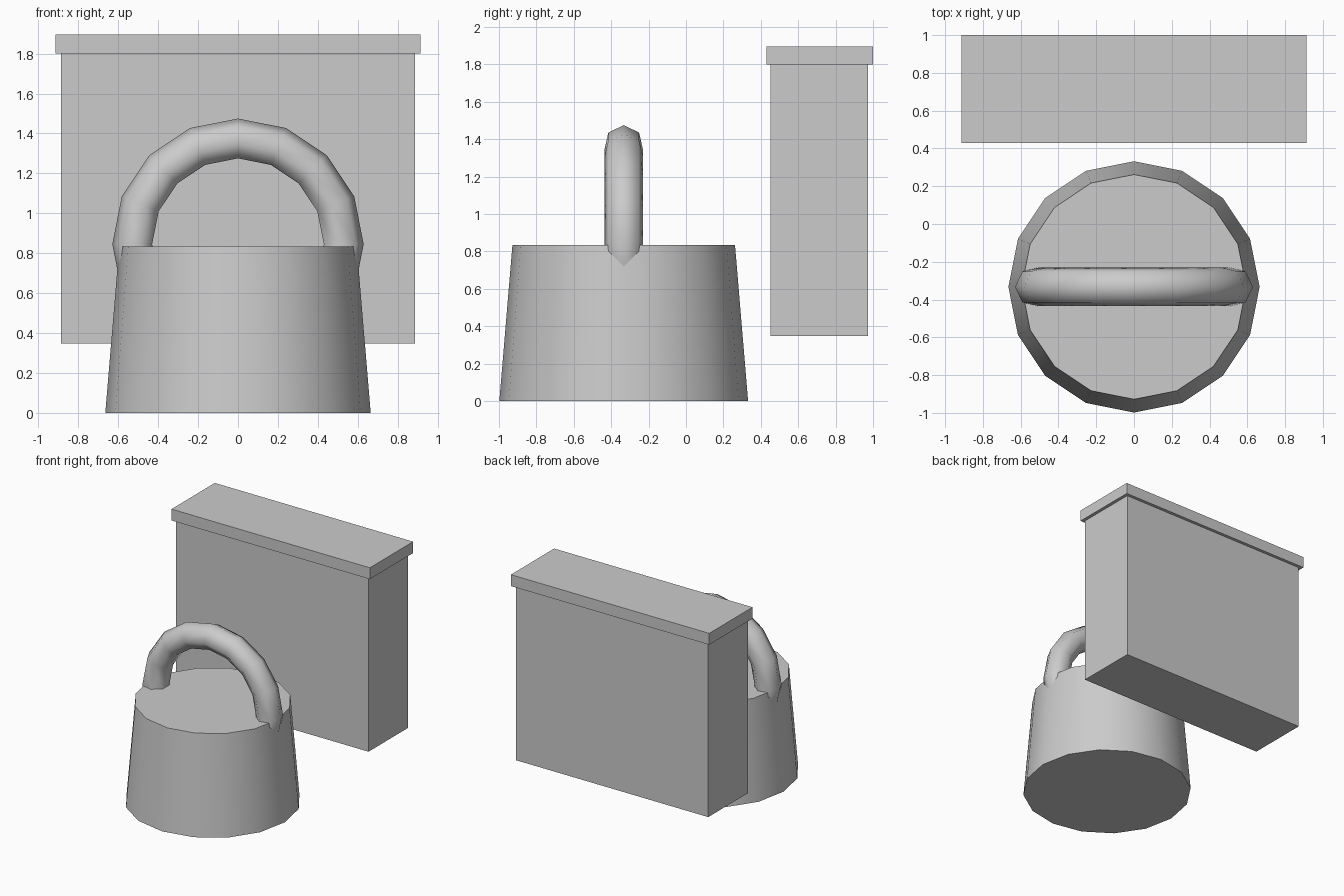
import bpy
import math

if "Cube" in bpy.data.objects:
    bpy.data.objects.remove(bpy.data.objects["Cube"])

POT_Y = -0.333  # shared centre of the round body and its handle


def box(name, x, y, z):
    """Box from (min, max) ranges along each axis."""
    ranges = (x, y, z)
    bpy.ops.mesh.primitive_cube_add(size=1, location=[(a + b) / 2 for a, b in ranges])
    ob = bpy.context.object
    ob.name = name
    ob.scale = [b - a for a, b in ranges]
    bpy.ops.object.transform_apply(location=False, rotation=False, scale=True)
    return ob


# Tapered 16-sided body with flat caps
HEIGHT = 0.835
bpy.ops.mesh.primitive_cone_add(vertices=16, radius1=0.665, radius2=0.595,
                                depth=HEIGHT, location=(0, POT_Y, HEIGHT / 2))
bpy.context.object.name = "round_body"
bpy.ops.object.shade_smooth_by_angle(angle=math.radians(30))

# Upright ring handle, lower half sunk in the body
bpy.ops.mesh.primitive_torus_add(major_segments=16, minor_segments=7,
                                 major_radius=0.525, minor_radius=0.105,
                                 location=(0, POT_Y, 0.845),
                                 rotation=(math.radians(90), 0, 0))
bpy.context.object.name = "ring_handle"
bpy.ops.object.shade_smooth()

# Raised box behind, with an overhanging lid
box("rear_box", (-0.887, 0.887), (0.452, 0.974), (0.347, 1.8))
box("rear_box_lid", (-0.914, 0.914), (0.43, 1.0), (1.8, 1.895))
